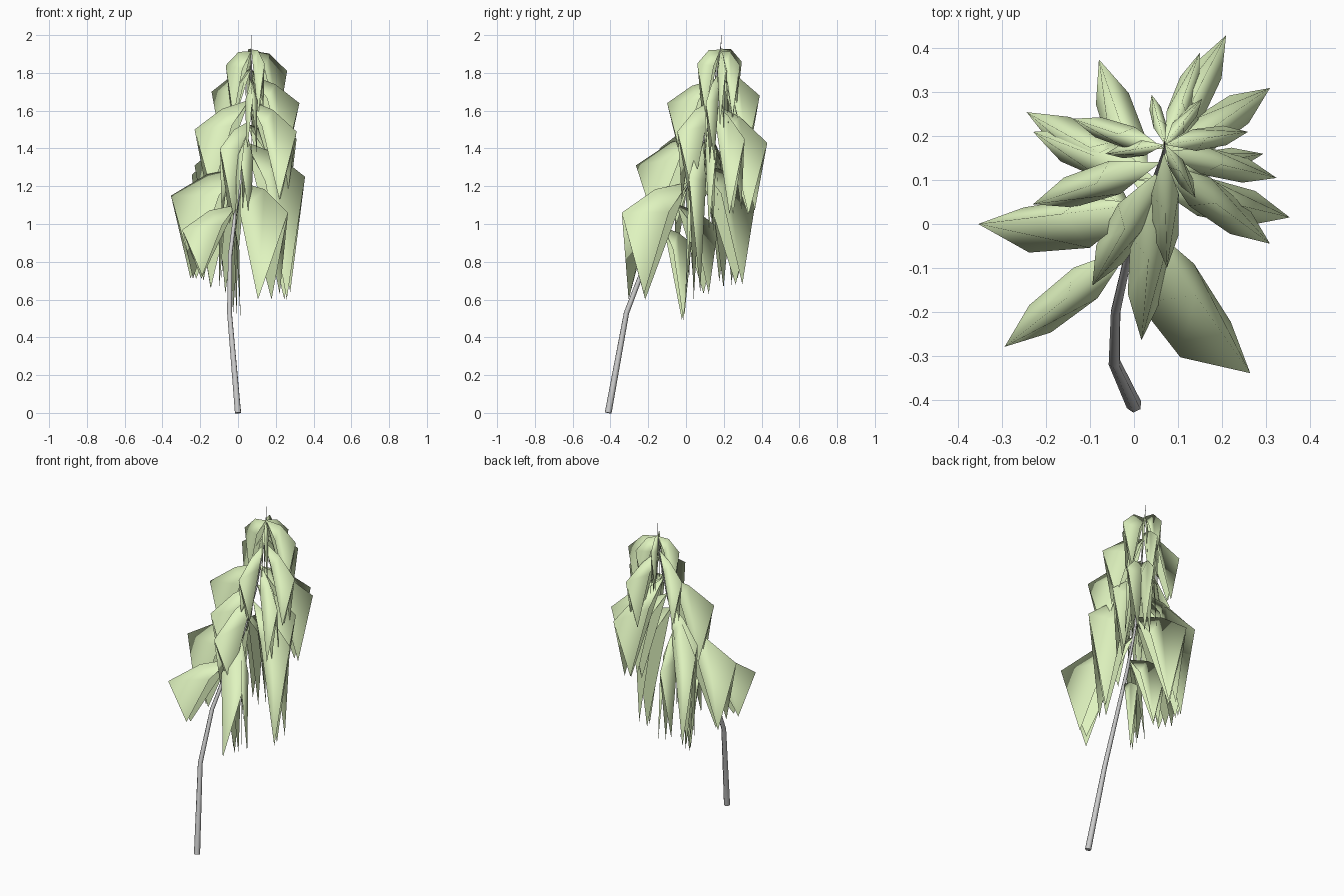
import bpy
from mathutils import Vector

if "Cube" in bpy.data.objects:
    bpy.data.objects.remove(bpy.data.objects["Cube"])

# Trunk path: x, y, z, radius
PATH = [(0, -.412, 0, .018), (-.045, -.315, .53, .014), (-.042, -.2, .83, .012),
        (-.015, -.08, 1.05, .010), (.02, .03, 1.25, .008), (.05, .11, 1.5, .006),
        (.07, .168, 1.8, .004), (.07, .19, 2, .001)]

# Bough tips: x, y, z, drop of hanging points, half width ratio, sideways lean
TIPS = [
    # lowest
    (0, .03, .90, .41, .15, 0), (-.1, .17, .98, .35, .14, 0), (-.295, -.28, .97, .26, .12, 0),
    (.265, -.34, 1.06, .46, .18, -.09), (-.355, 0, 1.15, .44, .15, .07),
    (-.08, .375, 1.16, .48, .13, 0), (.355, .015, 1.25, .65, .14, 0),
    # middle
    (-.245, .255, 1.26, .6, .13, 0), (-.23, .21, 1.31, .38, .15, 0),
    (.017, -.265, 1.31, .33, .12, 0), (.295, .16, 1.38, .42, .12, 0),
    (-.095, -.14, 1.40, .4, .14, 0), (.21, .43, 1.43, .38, .12, 0),
    (.31, -.045, 1.49, .36, .13, 0), (.31, .31, 1.45, .4, .14, 0),
    (-.23, .045, 1.5, .36, .13, 0),
    # upper
    (.075, -.1, 1.64, .3, .12, 0), (.325, .105, 1.64, .32, .12, 0),
    (.15, .39, 1.68, .32, .11, 0), (-.14, .24, 1.70, .3, .12, 0),
    (.26, .21, 1.81, .3, .13, 0), (-.065, .16, 1.84, .3, .13, 0),
    (.155, .285, 1.84, .28, .13, 0), (.04, .295, 1.86, .28, .13, 0),
    (.14, .06, 1.85, .28, .13, 0),
]


def trunk_at(z):
    for a, b in zip(PATH, PATH[1:]):
        if a[2] <= z <= b[2]:
            return Vector(a[:3]).lerp(Vector(b[:3]), (z - a[2]) / (b[2] - a[2]))
    return Vector(PATH[-1][:3])


# Trunk
cu = bpy.data.curves.new("trunk", 'CURVE')
cu.dimensions = '3D'
cu.bevel_depth = 1
cu.bevel_resolution = 1
cu.use_fill_caps = True
sp = cu.splines.new('POLY')
sp.points.add(len(PATH) - 1)
for p, (x, y, z, r) in zip(sp.points, PATH):
    p.co = (x, y, z, 1)
    p.radius = r
trunk = bpy.data.objects.new("trunk", cu)
bpy.context.collection.objects.link(trunk)

# Boughs: folded drape on each side of a ridge, plus a hanging centre sheet
verts, faces = [], []


def bough(tip, drop, width, lean):
    flat = (tip - trunk_at(tip.z)).to_2d().length
    rise = .42 if tip.z < 1.2 else .55
    root = trunk_at(min(tip.z + rise * flat, 1.93))
    out = tip - root
    out.z = 0
    length = out.length
    side = Vector((-out.y, out.x, 0))
    ridge = root.lerp(tip, .5) + Vector((0, 0, .1 * length + (.02 if tip.z > 1.8 else 0)))
    n = len(verts)
    verts.extend([root, ridge, tip])
    for s in (-1, 1):
        k = len(verts)
        verts.append(root.lerp(tip, .36) + side * (s * width + lean)
                     + Vector((0, 0, -drop * .22)))
        low = root + out * .72 + side * (s * width * .9 + lean)
        low.z = tip.z - drop * (1 if s < 0 else .94)
        verts.append(low)
        quads = [(n, n + 1, k), (n + 1, n + 2, k + 1, k)]
        faces.extend(quads if s < 0 else [q[::-1] for q in quads])
    k = len(verts)
    low = root + out * .65
    low.z = tip.z - drop
    verts.extend([root, ridge, tip, low])
    faces.append((k, k + 3, k + 2, k + 1))


for x, y, z, d, w, lean in TIPS:
    bough(Vector((x, y, z)), d, w, lean)

me = bpy.data.meshes.new("boughs")
me.from_pydata([tuple(v) for v in verts], [], faces)
me.shade_smooth()
foliage = bpy.data.objects.new("boughs", me)
bpy.context.collection.objects.link(foliage)
green = bpy.data.materials.new("pale_green")
green.diffuse_color = (.74, .9, .52, 1)
green.use_nodes = True
green.node_tree.nodes["Principled BSDF"].inputs["Base Color"].default_value = green.diffuse_color
me.materials.append(green)
